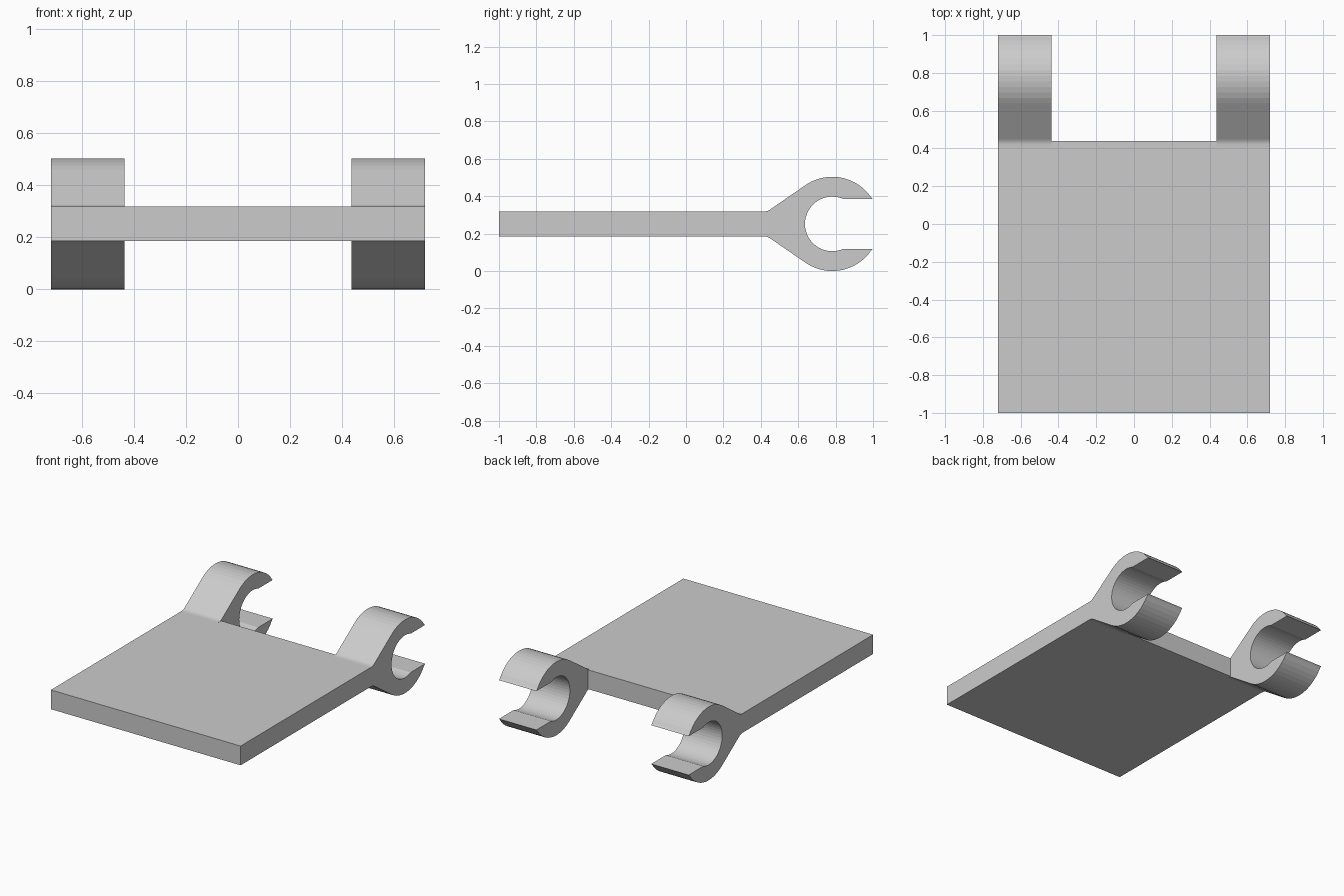
import bpy, bmesh
from math import radians, cos, sin, sqrt
from mathutils import Vector

if "Cube" in bpy.data.objects:
    bpy.data.objects.remove(bpy.data.objects["Cube"])

CY, CZ = 0.782, 0.252        # ring centre
R_OUT, R_IN = 0.252, 0.146   # ring radii
SLOT, HALF = 0.133, 0.066    # half slot height, half plate thickness
W, W_IN = 0.72, 0.436        # outer and inner x of the clips
JOIN = 0.41                  # y where the clips leave the plate


def extrude(name, points, direction):
    bm = bmesh.new()
    face = bm.faces.new([bm.verts.new(p) for p in points])
    res = bmesh.ops.extrude_face_region(bm, geom=[face])
    verts = [g for g in res["geom"] if isinstance(g, bmesh.types.BMVert)]
    bmesh.ops.translate(bm, verts=verts, vec=Vector(direction))
    bmesh.ops.recalc_face_normals(bm, faces=bm.faces)
    mesh = bpy.data.meshes.new(name)
    bm.to_mesh(mesh)
    bm.free()
    obj = bpy.data.objects.new(name, mesh)
    bpy.context.collection.objects.link(obj)
    return obj


def arc(r, a0, a1, n):
    return [(CY + r * cos(radians(a0 + (a1 - a0) * i / n)),
             r * sin(radians(a0 + (a1 - a0) * i / n))) for i in range(n + 1)]


# Flat plate with a tongue between the two clips
outline = [(-W, -1), (W, -1), (W, JOIN), (W_IN, JOIN), (W_IN, 0.44),
           (-W_IN, 0.44), (-W_IN, JOIN), (-W, JOIN)]
extrude("plate", [(x, y, CZ - HALF) for x, y in outline], (0, 0, 2 * HALF))

# Upper half of the clip outline, relative to the ring's mid height
outer = [(JOIN, HALF), (0.425, HALF + 0.001), (0.437, HALF + 0.004),
         (0.447, HALF + 0.009), (0.457, HALF + 0.016)]
outer += arc(R_OUT, 124, 34, 13) + [(1.0, SLOT)]
lip = CY + sqrt(R_IN ** 2 - SLOT ** 2)
inner = [(lip, SLOT)] + arc(R_IN, 72, 180, 14)
upper = outer + inner
lower = [(y, -z) for y, z in reversed(upper[:-1])]
profile = upper + lower

# Snap-on clips at both back corners
for side, x in (("left", -W), ("right", W_IN)):
    extrude(side + "_clip", [(x, y, CZ + z) for y, z in profile], (W - W_IN, 0, 0))
